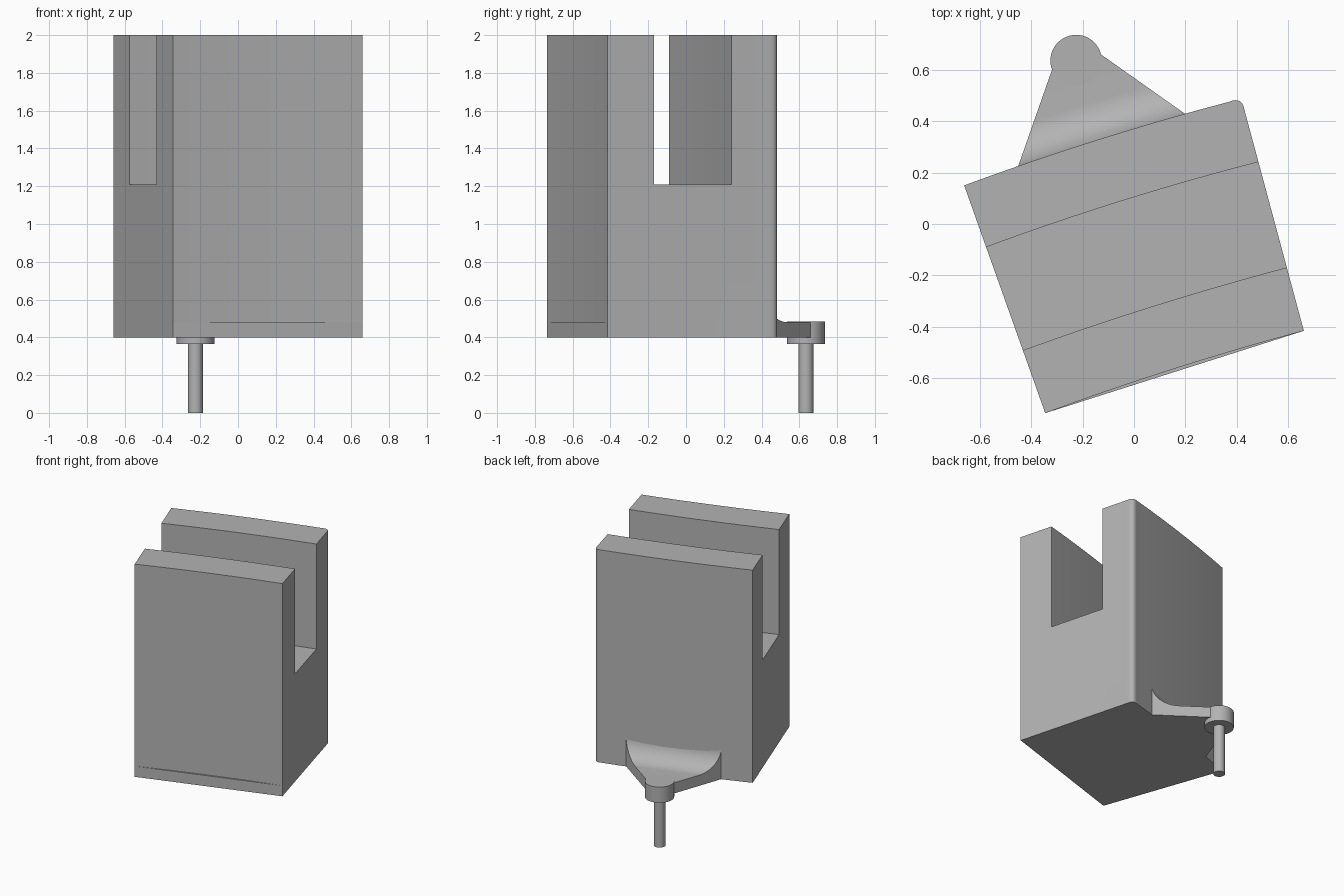
import bpy, bmesh, math
from mathutils import Vector

if "Cube" in bpy.data.objects:
    bpy.data.objects.remove(bpy.data.objects["Cube"], do_unlink=True)

grey = bpy.data.materials.new("plain grey")
grey.use_nodes = True
grey.diffuse_color = (0.45, 0.45, 0.45, 1)
grey.node_tree.nodes["Principled BSDF"].inputs["Base Color"].default_value = (0.45, 0.45, 0.45, 1)


def finish(name, bm):
    bmesh.ops.recalc_face_normals(bm, faces=bm.faces[:])
    mesh = bpy.data.meshes.new(name)
    bm.to_mesh(mesh)
    bm.free()
    mesh.materials.append(grey)
    ob = bpy.data.objects.new(name, mesh)
    bpy.context.collection.objects.link(ob)
    return ob


def smooth(ob):
    bpy.ops.object.select_all(action="DESELECT")
    ob.select_set(True)
    bpy.context.view_layer.objects.active = ob
    bpy.ops.object.shade_smooth_by_angle(angle=math.radians(30))


def prism(name, outline, z0, z1):
    bm = bmesh.new()
    face = bm.faces.new([bm.verts.new((p[0], p[1], z0)) for p in outline])
    up = bmesh.ops.extrude_face_region(bm, geom=[face])["geom"]
    bmesh.ops.translate(bm, vec=(0, 0, z1 - z0),
                        verts=[g for g in up if isinstance(g, bmesh.types.BMVert)])
    return finish(name, bm)


def bowed(p, q, bulge, steps=16):
    """Shallow curve from p to q, bowed towards the back."""
    p, q = Vector(p), Vector(q)
    d = (q - p).normalized()
    side = Vector((-d.y, d.x))
    return [p.lerp(q, i / steps) + side * bulge * 4 * (i / steps) * (1 - i / steps)
            for i in range(steps + 1)]


def cylinder(name, centre, radius, z0, z1):
    ring = [(centre[0] + radius * math.cos(i * math.tau / 48),
             centre[1] + radius * math.sin(i * math.tau / 48)) for i in range(48)]
    smooth(prism(name, ring, z0, z1))


# Block: bowed front and back, one rounded back corner
front = bowed((-0.345, -0.735), (0.66, -0.415), 0.012)
back = bowed((-0.66, 0.15), (0.37, 0.475), 0.013)
r0, r1, r2 = Vector((0.37, 0.475)), Vector((0.422, 0.497)), Vector((0.43, 0.44))
corner = [r0.lerp(r1, t).lerp(r1.lerp(r2, t), t) for t in [i / 8 for i in range(1, 9)]]
block = prism("block", front + (back + corner)[::-1], 0.4, 2.0)

# Open-topped slot through the block, following the same bow
a, b = Vector((-0.575, -0.09)), Vector((0.48, 0.24))
c, d = Vector((-0.43, -0.49)), Vector((0.59, -0.17))
far, near = bowed(a, b, 0.014), bowed(c, d, 0.012)


def extended(line):
    return [line[0] * 2 - line[1]] + line + [line[-1] * 2 - line[-2]]


cutter = prism("slot_cutter", extended(near) + extended(far)[::-1], 1.21, 2.2)
cutter.hide_render = True
mod = block.modifiers.new("slot", "BOOLEAN")
mod.operation = "DIFFERENCE"
mod.solver = "EXACT"
mod.object = cutter
bpy.context.view_layer.objects.active = block
bpy.ops.object.modifier_apply(modifier=mod.name)
bpy.data.objects.remove(cutter, do_unlink=True)
smooth(block)

# Thin straight sill filling the hollow at the foot of the front
prism("front_sill", front, 0.4, 0.48)

# Tapering bracket that sweeps up into the back wall
left, right = Vector((-0.45, 0.225)), Vector((0.2, 0.427))
left_tip, right_tip = Vector((-0.315, 0.61)), Vector((-0.13, 0.66))
reach, fillet = 0.325, 0.15
sections = [(-0.03, 0.48 + fillet)]
for i in range(17):
    ang = i / 16 * math.pi / 2
    sections.append((fillet * (1 - math.cos(ang)), 0.48 + fillet * (1 - math.sin(ang))))
sections.append((reach, 0.48))
bm = bmesh.new()
rings = []
for dist, top in sections:
    l, r = left.lerp(left_tip, dist / reach), right.lerp(right_tip, dist / reach)
    if dist < 0:
        l, r = left + Vector((0.009, -0.03)), right + Vector((0.009, -0.03))
    rings.append([bm.verts.new((p.x, p.y, z)) for p, z in
                  ((l, 0.4), (r, 0.4), (r, top), (l, top))])
for s, e in zip(rings, rings[1:]):
    for k in range(4):
        n = (k + 1) % 4
        bm.faces.new((s[k], s[n], e[n], e[k]))
bm.faces.new(rings[0])
bm.faces.new(rings[-1])
smooth(finish("bracket", bm))

# Round boss and hanging pin
cylinder("boss", (-0.225, 0.635), 0.1, 0.365, 0.483)
cylinder("pin", (-0.225, 0.635), 0.04, 0.0, 0.37)
